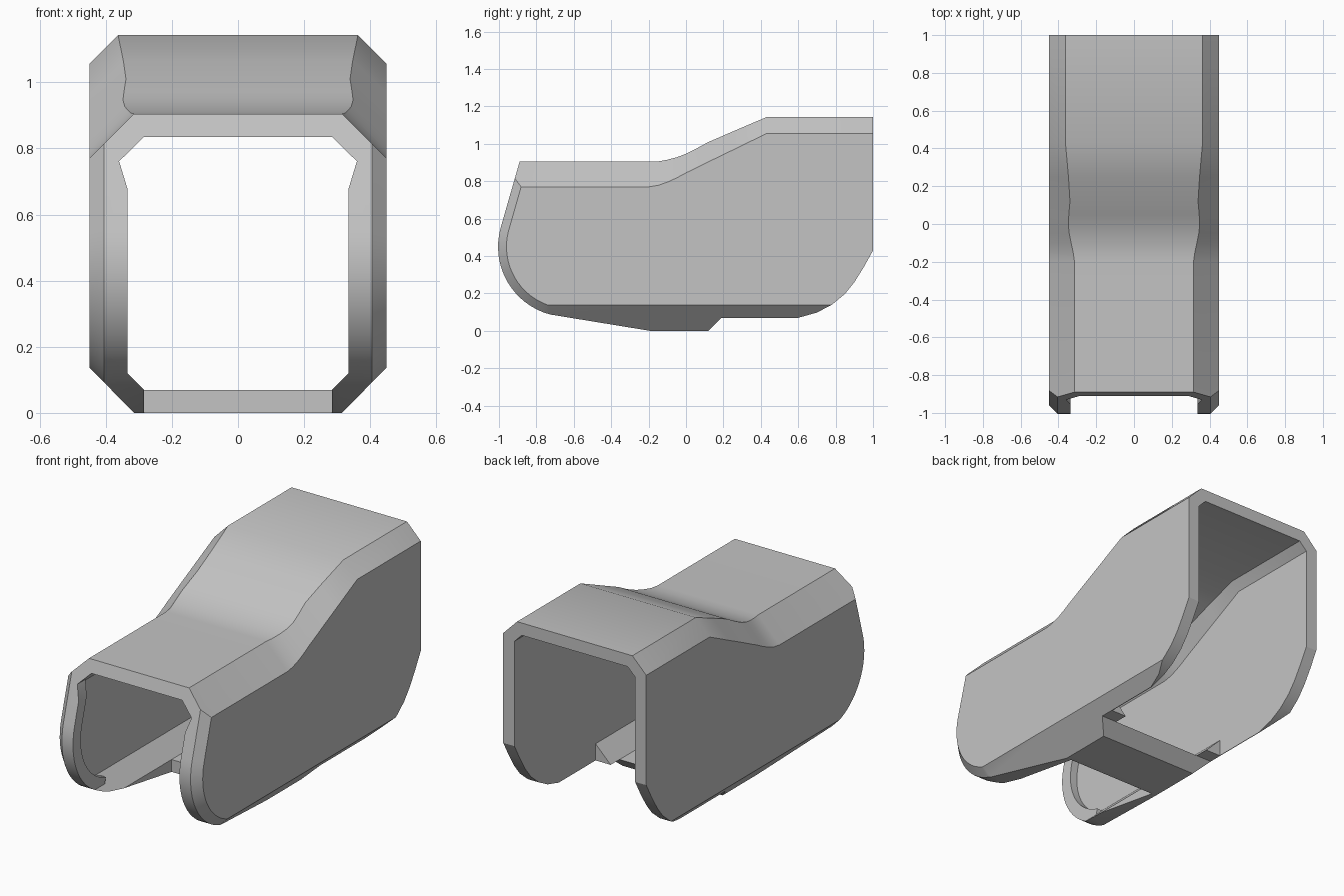
import bpy, bmesh, math

if "Cube" in bpy.data.objects:
    bpy.data.objects.remove(bpy.data.objects["Cube"])

grey = bpy.data.materials.new("plain_grey")
grey.use_nodes = True
COLOUR = (0.55, 0.55, 0.55, 1)
grey.diffuse_color = COLOUR
grey.node_tree.nodes["Principled BSDF"].inputs["Base Color"].default_value = COLOUR


def loft(name, rings):
    """Skin matching rings of points and cap both ends."""
    bm = bmesh.new()
    loops = [[bm.verts.new(p) for p in ring] for ring in rings]
    n = len(loops[0])
    for a, b in zip(loops, loops[1:]):
        for i in range(n):
            j = (i + 1) % n
            bm.faces.new((a[i], a[j], b[j], b[i]))
    bm.faces.new(loops[0])
    bm.faces.new(loops[-1])
    bmesh.ops.recalc_face_normals(bm, faces=bm.faces[:])
    mesh = bpy.data.meshes.new(name)
    bm.to_mesh(mesh)
    bm.free()
    mesh.materials.append(grey)
    obj = bpy.data.objects.new(name, mesh)
    bpy.context.collection.objects.link(obj)
    return obj


def box(name, half_x, y0, y1, z0, z1):
    return loft(name, [[(x, y0, z0), (x, y1, z0), (x, y1, z1), (x, y0, z1)]
                       for x in (-half_x, half_x)])


def cut(obj, cutter, operation):
    mod = obj.modifiers.new("cut", "BOOLEAN")
    mod.object, mod.operation, mod.solver = cutter, operation, "EXACT"
    graph = bpy.context.evaluated_depsgraph_get()
    mesh = bpy.data.meshes.new_from_object(obj.evaluated_get(graph))
    obj.modifiers.clear()
    obj.data = mesh
    bpy.data.objects.remove(cutter)


def smooth(obj):
    bpy.ops.object.select_all(action="DESELECT")
    obj.select_set(True)
    bpy.context.view_layer.objects.active = obj
    bpy.ops.object.shade_smooth_by_angle(angle=math.radians(25))


# Sleeve cross-sections: y, roof height, roof half width, shoulder height
STATIONS = [(-1.1, .905, .315, .77), (-.2, .905, .315, .77),
            (-.15, .906, .322, .778), (-.1, .915, .333, .795),
            (-.05, .928, .343, .818), (0, .947, .348, .845),
            (.05, .972, .345, .869), (.12, 1.01, .339, .904),
            (.25, 1.066, .347, .967), (.43, 1.143, .363, 1.055),
            (1.1, 1.143, .363, 1.055)]


def section(y, roof, half, shoulder, inner):
    if inner:
        y *= 1.1 if abs(y) > 1 else 1
        right = [(.285, .07), (.38, .165), (.38, shoulder - .029), (half - .03, roof - .07)]
    else:
        right = [(.315, 0), (.45, .138), (.45, shoulder), (half, roof)]
    pts = right + [(-x, z) for x, z in reversed(right)]
    return [(x, y, z) for x, z in pts]


shell = loft("sleeve_shell", [section(*s, False) for s in STATIONS])

# Side outline: leaning front edge running into a round lower corner
LEAN = math.radians(16)
CY, CZ = -.63, .45


def front_edge(radius, top, steps=16):
    pts = []
    for i in range(steps + 1):
        a = math.radians(164 + 91 * i / steps)
        pts.append((CY + radius * math.cos(a), CZ + radius * math.sin(a)))
    y, z = pts[0]
    line = [(y + (t - z) * math.tan(LEAN), t) for t in top]
    return line + pts


REST = [(-.19, 0), (.12, 0), (.19, .07), (.6, .07), (.7, .098), (.78, .14),
        (.85, .198), (.9, .26), (.95, .34), (1, .43), (1, 1.3)]


def outline(x, radius):
    return [(x, y, z) for y, z in front_edge(radius, [1.3]) + REST]


profile = loft("outline_cutter", [outline(-.46, .32), outline(-.405, .375),
                                  outline(.405, .375), outline(.46, .32)])
cut(shell, profile, "INTERSECT")

# Hollow inside, and the floor opened in front of and behind the bridge
cut(shell, loft("hollow_cutter", [section(*s, True) for s in STATIONS]), "DIFFERENCE")
cut(shell, box("front_floor_cutter", .285, -1.2, -.19, -.1, .08), "DIFFERENCE")
cut(shell, box("rear_floor_cutter", .38, .27, 1.2, -.1, .3), "DIFFERENCE")
smooth(shell)

# Inward lips along the front edge, fading in below the shoulders
outer = front_edge(.375, [.762, .68])
inner = front_edge(.305, [.762, .68])
for side, name in ((1, "front_lip_left"), (-1, "front_lip_right")):
    rings = []
    for i, ((y0, z0), (y1, z1)) in enumerate(zip(outer, inner)):
        x0, x1 = side * (.36 if i == 0 else .335), side * .382
        rings.append([(x0, y0, z0), (x1, y0, z0), (x1, y1, z1), (x0, y1, z1)])
    smooth(loft(name, rings))
